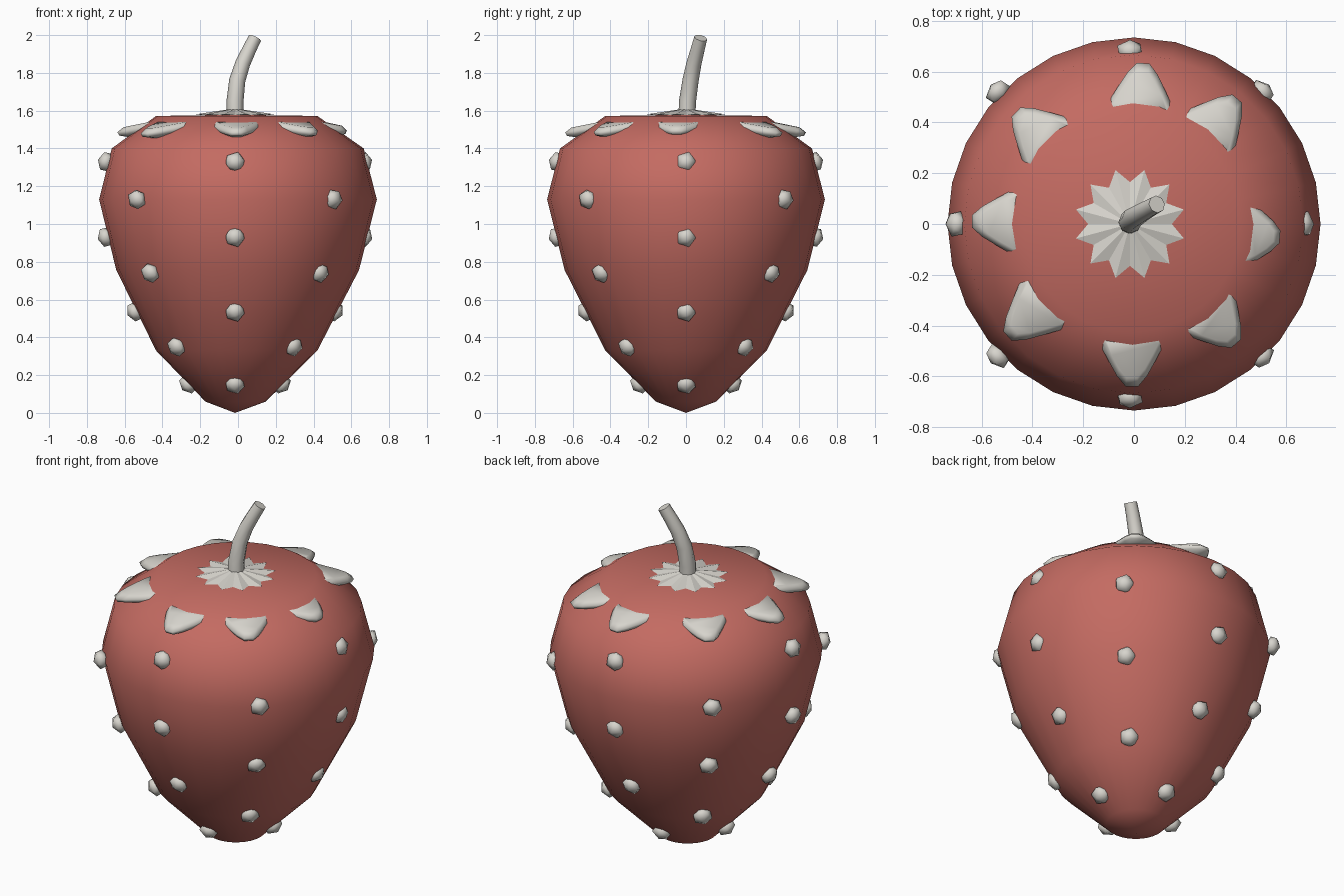
import bpy, bmesh
from math import sin, cos, pi, radians
from mathutils import Vector, Matrix

cube = bpy.data.objects.get("Cube")
if cube:
    bpy.data.objects.remove(cube)


def make_material(name, rgb):
    m = bpy.data.materials.new(name)
    m.diffuse_color = (*rgb, 1)
    m.use_nodes = True
    m.node_tree.nodes["Principled BSDF"].inputs["Base Color"].default_value = (*rgb, 1)
    return m


RED = make_material("soft red", (0.55, 0.147, 0.122))
GREY = make_material("warm grey", (0.68, 0.66, 0.61))


def finish(bm, name, mat, smooth=True):
    bmesh.ops.recalc_face_normals(bm, faces=bm.faces)
    for f in bm.faces:
        f.smooth = smooth
    me = bpy.data.meshes.new(name)
    bm.to_mesh(me)
    bm.free()
    me.materials.append(mat)
    ob = bpy.data.objects.new(name, me)
    bpy.context.collection.objects.link(ob)
    return ob


def bridge(bm, a, b):
    for i in range(len(a)):
        j = (i + 1) % len(a)
        bm.faces.new((a[i], a[j], b[j], b[i]))


# Fruit body: turned profile of (radius, height) with closed tip and top
AXIS = -0.016
PROFILE = [(0.16, 0.06), (0.427, 0.33), (0.643, 0.757), (0.735, 1.13),
           (0.667, 1.40), (0.427, 1.572)]
SIDES = 28
bm = bmesh.new()
rings = []
for r, z in PROFILE:
    cx = AXIS * (1 - r / 0.735)
    rings.append([bm.verts.new((cx + r * cos(2 * pi * i / SIDES),
                                r * sin(2 * pi * i / SIDES), z)) for i in range(SIDES)])
for a, b in zip(rings, rings[1:]):
    bridge(bm, a, b)
for ring, z in ((rings[0], 0), (rings[-1], 1.578)):
    pole = bm.verts.new((AXIS, 0, z))
    for i in range(SIDES):
        bm.faces.new((ring[i], ring[(i + 1) % SIDES], pole))
finish(bm, "fruit_body", RED)


# Seeds: flattened balls set along the surface normal in alternating columns
def surface(z):
    for (r0, z0), (r1, z1) in zip(PROFILE, PROFILE[1:]):
        if z0 <= z <= z1:
            return r0 + (r1 - r0) * (z - z0) / (z1 - z0), (z1 - z0, r0 - r1)


bm = bmesh.new()
for column in range(8):
    a = column * pi / 4
    heights = (1.13, 0.74, 0.35) if column % 2 else (1.33, 0.93, 0.535, 0.15)
    for z in heights:
        r, (nr, nz) = surface(z)
        normal = Vector((nr * cos(a), nr * sin(a), nz)).normalized()
        turn = normal.to_track_quat('Z', 'Y').to_matrix().to_4x4()
        place = Matrix.Translation((AXIS + r * cos(a), r * sin(a), z))
        flat = Matrix.Diagonal((0.056, 0.056, 0.042, 1))
        bmesh.ops.create_icosphere(bm, subdivisions=1, radius=1, matrix=place @ turn @ flat)
finish(bm, "seeds", GREY)

# Leaf tips: rounded wedges rising out of the shoulder
HALF = [(0.43, 0.13), (0.475, 0.125), (0.53, 0.095), (0.59, 0.06), (0.63, 0.025)]
OUTLINE = HALF + [(u, -v) for u, v in reversed(HALF)]
LEAVES = [(-90, 0.64), (-49, 0.625), (-5, 0.585), (50, 0.645),
          (86, 0.635), (136, 0.635), (179, 0.63), (222, 0.66)]
bm = bmesh.new()
for angle, reach in LEAVES:
    a = radians(angle)
    layers = []
    for scale, drop in ((0.84, 0), (1, 0.02), (0.95, 0.04), (0.6, 0.065)):
        layer = []
        for u, v in OUTLINE:
            u = 0.43 + (u - 0.43) * scale * (reach - 0.43) / 0.2
            v *= scale
            z = 1.538 - 0.2 * (u - 0.47) - drop
            layer.append(bm.verts.new((AXIS / 2 + u * cos(a) - v * sin(a),
                                       u * sin(a) + v * cos(a), z)))
        layers.append(layer)
    for p, q in zip(layers, layers[1:]):
        bridge(bm, p, q)
    bm.faces.new(layers[0])
    bm.faces.new(layers[-1])
finish(bm, "leaf_tips", GREY)

# Calyx: shallow pleated star around the stem
POINTS = 12
bm = bmesh.new()
top = bm.verts.new((AXIS, 0, 1.612))
low = bm.verts.new((AXIS, 0, 1.57))
rim = []
for i in range(POINTS * 2):
    a = radians(15) + i * pi / POINTS
    r, z = (0.22, 1.58) if i % 2 == 0 else (0.165, 1.577)
    rim.append(bm.verts.new((AXIS + r * cos(a), r * sin(a), z)))
for i in range(len(rim)):
    for hub in (top, low):
        bm.faces.new((rim[i], rim[(i + 1) % len(rim)], hub))
finish(bm, "calyx_star", GREY, smooth=False)

# Stem: curved tapering tube with a cut end
PATH = [(AXIS, 0.005, 1.57, 0.045), (AXIS, 0.008, 1.65, 0.045), (-0.004, 0.024, 1.76, 0.043),
        (0.025, 0.042, 1.85, 0.04), (0.06, 0.062, 1.925, 0.037), (0.09, 0.078, 1.985, 0.035)]
bm = bmesh.new()
rings = []
for i, (x, y, z, r) in enumerate(PATH):
    before, after = PATH[max(i - 1, 0)], PATH[min(i + 1, len(PATH) - 1)]
    along = Vector(after[:3]) - Vector(before[:3])
    side = Vector((0, 1, 0)).cross(along).normalized()
    other = along.cross(side).normalized()
    rings.append([bm.verts.new(Vector((x, y, z)) + r * (side * cos(k * pi / 4) + other * sin(k * pi / 4)))
                  for k in range(8)])
for p, q in zip(rings, rings[1:]):
    bridge(bm, p, q)
bm.faces.new(rings[0])
bm.faces.new(rings[-1])
stem = finish(bm, "stem", GREY)
bpy.ops.object.select_all(action='DESELECT')
stem.select_set(True)
bpy.context.view_layer.objects.active = stem
bpy.ops.object.shade_smooth_by_angle(angle=radians(50))
